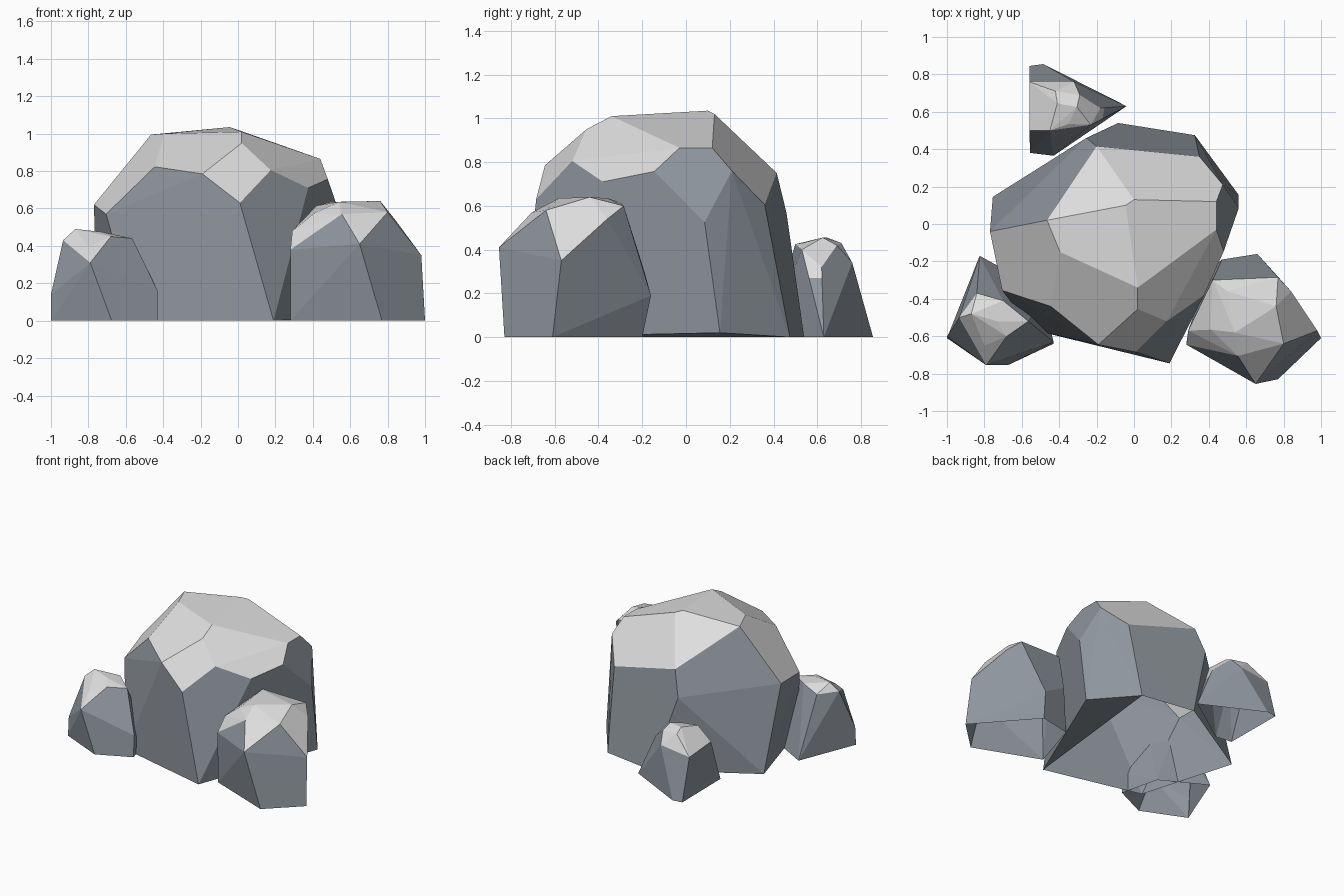
import bpy, bmesh, math


def material(name, rgb):
    m = bpy.data.materials.new(name)
    m.diffuse_color = (*rgb, 1)
    return m


side_mat = material("slate side", (0.27, 0.30, 0.335))
top_mat = material("pale top", (0.73, 0.73, 0.735))


def rock(name, corners, slope=0.5, pale_above=0.0):
    """Faceted boulder: hull of its corners, open underneath, pale upward faces."""
    bm = bmesh.new()
    for p in corners:
        bm.verts.new(p)
    res = bmesh.ops.convex_hull(bm, input=bm.verts[:])
    junk = {g for k in ("geom_interior", "geom_unused") for g in res[k]
            if isinstance(g, bmesh.types.BMVert)}
    bmesh.ops.delete(bm, geom=list(junk), context='VERTS')
    bmesh.ops.recalc_face_normals(bm, faces=bm.faces[:])
    # open underside, only where it lies on the ground
    under = [f for f in bm.faces if max(v.co.z for v in f.verts) < 0.005]
    bmesh.ops.delete(bm, geom=under, context='FACES')
    # merge nearly flat triangles into larger facets
    bmesh.ops.dissolve_limit(bm, angle_limit=math.radians(6),
                             verts=bm.verts[:], edges=bm.edges[:])
    # level line under which even sloping facets stay slate
    if pale_above:
        bmesh.ops.bisect_plane(bm, geom=bm.verts[:] + bm.edges[:] + bm.faces[:],
                               plane_co=(0, 0, pale_above), plane_no=(0, 0, 1))
    bm.normal_update()
    for f in bm.faces:
        f.smooth = False
        pale = f.normal.z > slope and f.calc_center_median().z > pale_above
        f.material_index = 1 if pale else 0
    me = bpy.data.meshes.new(name)
    bm.to_mesh(me)
    bm.free()
    me.materials.append(side_mat)
    me.materials.append(top_mat)
    ob = bpy.data.objects.new(name, me)
    bpy.context.collection.objects.link(ob)
    return ob


# big middle boulder
rock("main_boulder", [
    (0, .13, 1.02), (-.045, .10, 1.035), (-.465, .02, .995), (-.395, -.15, 1.0),
    (.02, -.34, 1.01), (.02, -.455, .95), (-.445, -.44, .823), (-.19, -.645, .785),
    (.01, -.685, .63), (.175, -.52, .805), (.375, -.38, .71), (.44, -.03, .865),
    (.44, .12, .865), (.48, -.145, .757), (.475, .21, .76), (.35, .36, .605),
    (-.2, .415, .75), (-.255, .46, .565), (.56, .085, .525), (.56, .155, .02),
    (-.77, -.04, .62), (-.705, -.355, .57), (-.76, .07, .23),
    (.325, .475, 0), (-.085, .54, 0), (-.755, .145, 0), (-.545, -.565, 0),
    (.19, -.745, 0)])

# right front rock
rock("right_rock", [
    (.65, -.855, .41), (.98, -.57, .35), (1.0, -.61, 0), (.77, -.83, 0),
    (.555, -.705, .57), (.80, -.64, .58), (.84, -.36, .54), (.76, -.44, .64),
    (.5, -.36, .635), (.54, -.58, .635), (.41, -.565, .575), (.29, -.57, .48),
    (.28, -.645, .38), (.42, -.30, .615), (.77, -.285, .60), (.75, -.27, .5),
    (.66, -.16, .19), (.47, -.19, .3), (.64, -.2, 0), (.28, -.64, 0),
    (.4, -.25, 0)])

# left front rock
rock("left_rock", [
    (-1, -.61, 0), (-1, -.6, .14), (-.675, -.755, 0), (-.79, -.755, .31),
    (-.8, -.65, .395), (-.935, -.5, .43), (-.87, -.48, .49), (-.73, -.52, .475),
    (-.70, -.41, .46), (-.84, -.37, .43), (-.68, -.60, .45), (-.565, -.52, .44),
    (-.55, -.59, .32), (-.43, -.63, .16), (-.43, -.64, 0), (-.825, -.17, 0),
    (-.5, -.35, 0)])

# small back rock
rock("back_rock", [
    (-.56, .845, 0), (-.485, .855, 0), (-.04, .63, 0), (-.555, .38, 0),
    (-.43, .365, 0), (-.56, .76, .31), (-.56, .5, .33), (-.42, .71, .43),
    (-.41, .645, .455), (-.305, .625, .455), (-.29, .69, .42), (-.32, .76, .34),
    (-.35, .535, .43), (-.45, .5, .425), (-.23, .53, .4), (-.18, .62, .32)],
    slope=0.36, pale_above=0.27)
